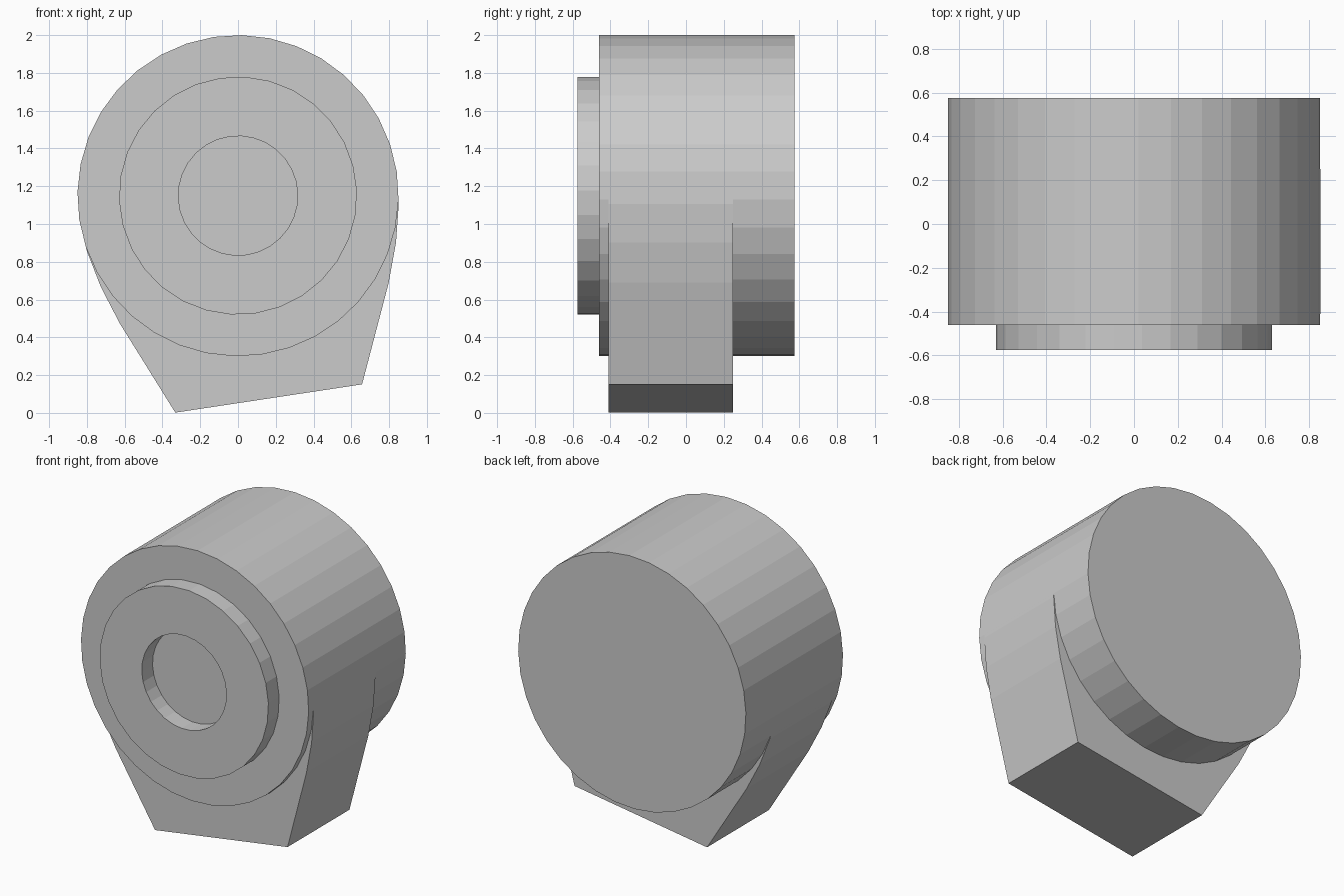
import bpy, bmesh, math

if "Cube" in bpy.data.objects:
    bpy.data.objects.remove(bpy.data.objects["Cube"])

AXIS_Z = 1.15                   # height of the drum axis
TILT = math.radians(8.6)        # whole body is rolled slightly about y


def place(u, v):
    """Rolled local (u, v) about the drum axis -> world (x, z)."""
    c, s = math.cos(TILT), math.sin(TILT)
    return u * c - v * s, AXIS_Z + u * s + v * c


def circle(radius, sides):
    return [(radius * math.sin(2 * math.pi * i / sides),
             -radius * math.cos(2 * math.pi * i / sides)) for i in range(sides)]


def finish(bm, name):
    bmesh.ops.recalc_face_normals(bm, faces=bm.faces)
    mesh = bpy.data.meshes.new(name)
    bm.to_mesh(mesh)
    bm.free()
    obj = bpy.data.objects.new(name, mesh)
    bpy.context.collection.objects.link(obj)
    return obj


def loop(bm, pts, y):
    verts = []
    for u, v in pts:
        x, z = place(u, v)
        verts.append(bm.verts.new((x, y, z)))
    return verts


def bridge(bm, a, b):
    for i in range(len(a)):
        j = (i + 1) % len(a)
        bm.faces.new((a[i], a[j], b[j], b[i]))


def prism(name, pts, y0, y1):
    bm = bmesh.new()
    a, b = loop(bm, pts, y0), loop(bm, pts, y1)
    bridge(bm, a, b)
    bm.faces.new(a)
    bm.faces.new(b)
    return finish(bm, name)


def ring(name, r_out, r_in, sides, y0, y1):
    bm = bmesh.new()
    loops = [loop(bm, circle(r, sides), y)
             for r, y in ((r_out, y0), (r_out, y1), (r_in, y1), (r_in, y0))]
    for k in range(4):
        bridge(bm, loops[k], loops[(k + 1) % 4])
    return finish(bm, name)


# Main round body
prism("drum", circle(0.85, 36), -0.46, 0.575)

# Raised ring on the front face, open to the drum face in the middle
ring("front_ring", 0.63, 0.316, 30, -0.575, -0.455)

# Pedestal with mirrored flared sides wrapping the drum
side = [(0.50, -1.086), (0.72, -0.575), (0.79, -0.37), (0.835, -0.17),
        (0.85, 0.0), (0.838, 0.13), (0.80, 0.25), (0.55, 0.45)]
prism("pedestal", side + [(-u, v) for u, v in reversed(side)], -0.41, 0.25)
